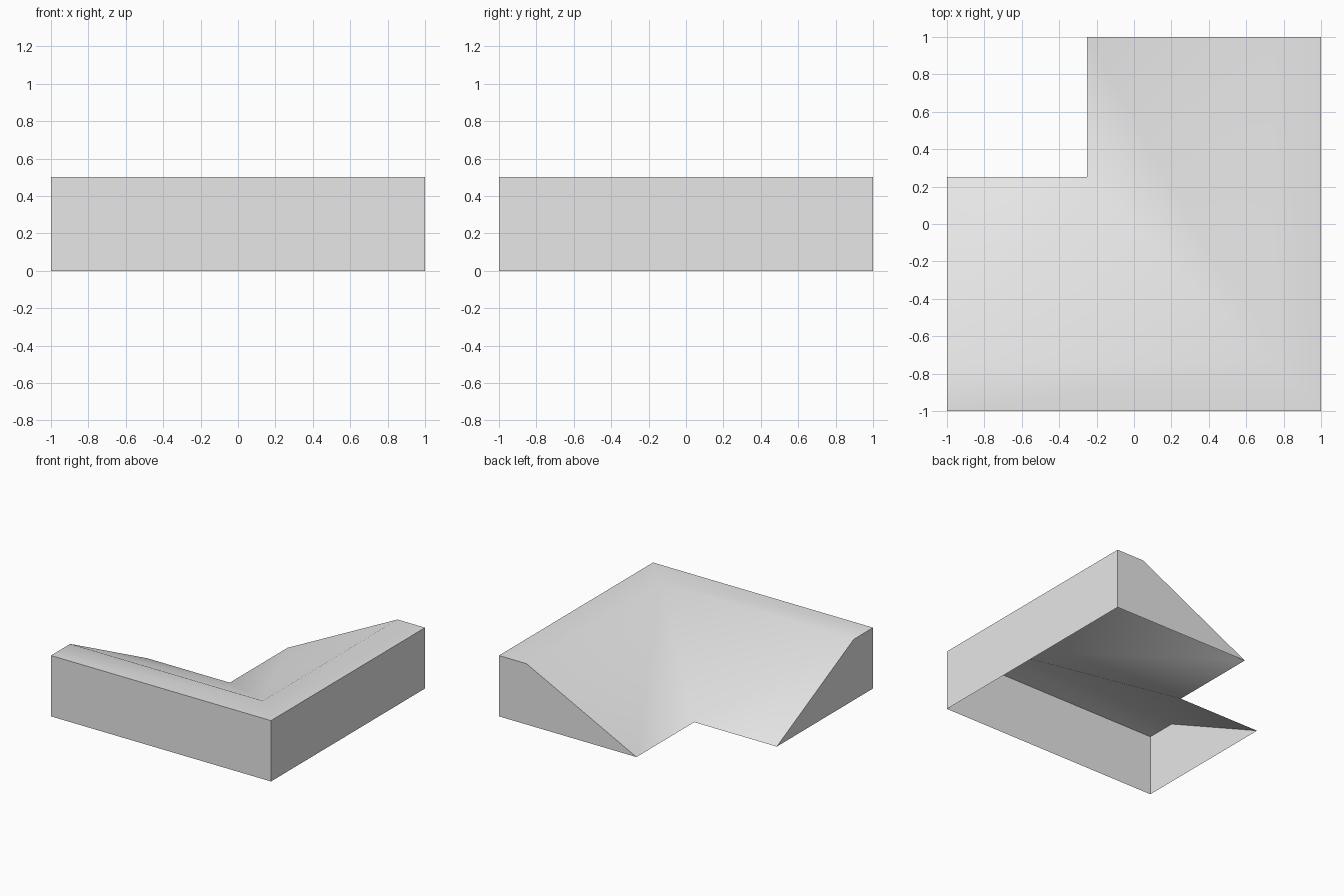
import bpy
import bmesh
import math

default_cube = bpy.data.objects.get("Cube")
if default_cube:
    bpy.data.objects.remove(default_cube, do_unlink=True)

# One plain grey for the whole piece
grey = bpy.data.materials.new("light_grey")
grey.use_nodes = True
colour = (0.8, 0.8, 0.8, 1.0)
grey.diffuse_color = colour
grey.node_tree.nodes["Principled BSDF"].inputs["Base Color"].default_value = colour

# Cross-section as (distance in from the outer edge, height):
# upright wall, narrow flat ledge, long slope down to the ground
profile = [(0, 0), (0, 0.5), (0.25, 0.5), (1.25, 0)]

# Stations along the L-shaped path: end, mitred corner, end
stations = [
    lambda d: (-1, -1 + d),
    lambda d: (1 - d, -1 + d),
    lambda d: (1 - d, 1),
]

bm = bmesh.new()
rings = [[bm.verts.new((*place(d), z)) for d, z in profile] for place in stations]

# Wall, ledge and slope on both arms; the underside stays open
for a, b in zip(rings, rings[1:]):
    for i in range(len(profile) - 1):
        bm.faces.new((a[i], b[i], b[i + 1], a[i + 1]))

# End walls
bm.faces.new(rings[0])
bm.faces.new(rings[-1][::-1])

mesh = bpy.data.meshes.new("corner_ramp")
bm.to_mesh(mesh)
bm.free()
mesh.materials.append(grey)

ramp = bpy.data.objects.new("corner_ramp", mesh)
bpy.context.collection.objects.link(ramp)

# Smooth across ledge and slopes, sharp at the walls
bpy.ops.object.select_all(action="DESELECT")
ramp.select_set(True)
bpy.context.view_layer.objects.active = ramp
bpy.ops.object.shade_smooth_by_angle(angle=math.radians(45))
